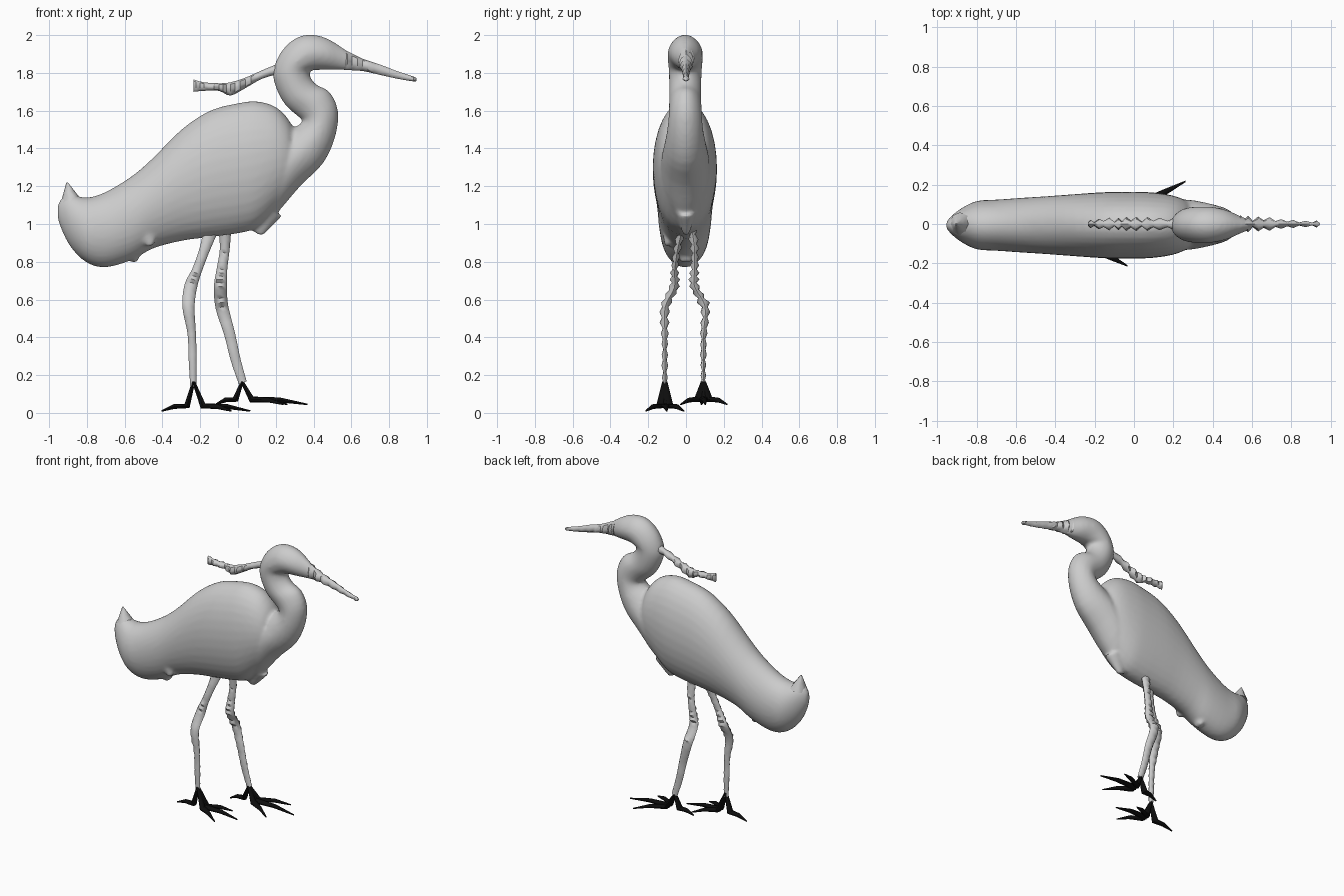
import bpy, bmesh, math, random
from mathutils import Vector

random.seed(4)
cube = bpy.data.objects.get("Cube")
if cube:
    bpy.data.objects.remove(cube)


def material(name, rgb):
    m = bpy.data.materials.new(name)
    m.use_nodes = True
    m.diffuse_color = (*rgb, 1)
    m.node_tree.nodes["Principled BSDF"].inputs["Base Color"].default_value = (*rgb, 1)
    return m


GREY = material("plumage grey", (0.6, 0.6, 0.6))
BLACK = material("foot black", (0.004, 0.004, 0.004))


def refine(rows, steps):
    """Smooth interpolation through a list of equal length tuples."""
    out = []
    for i in range(len(rows) - 1):
        a, b = rows[max(i - 1, 0)], rows[i]
        c, d = rows[i + 1], rows[min(i + 2, len(rows) - 1)]
        for s in range(steps):
            t = s / steps
            out.append([q + t / 2 * (r - p + t * (2 * p - 5 * q + 4 * r - u + t * (3 * (q - r) + u - p)))
                        for p, q, r, u in zip(a, b, c, d)])
    return out + [list(rows[-1])]


def bent(v, power):
    return math.copysign(abs(v) ** power, v)


def loft(name, rows, mat, sides=24, steps=3, ragged=0.0, power=1.0):
    """Skin of rings; each row is upper x, z, lower x, z, half width, centre y.
    Power one gives elliptical rings, above one gives diamond rings."""
    bm = bmesh.new()
    rings = []
    for i, (ax, az, bx, bz, w, y) in enumerate(refine(rows, steps)):
        w = max(w, 0.002)
        if ragged:
            w *= 1 + ragged * (random.uniform(0.2, 0.9) if i % 2 else random.uniform(-0.9, -0.4))
        mid = Vector(((ax + bx) / 2, y, (az + bz) / 2))
        half = Vector(((ax - bx) / 2, 0, (az - bz) / 2))
        ring = []
        for k in range(sides):
            t = math.tau * k / sides
            across = Vector((0, w * bent(math.sin(t), power), 0))
            ring.append(bm.verts.new(mid + half * bent(math.cos(t), power) + across))
        rings.append(ring)
    for r, s in zip(rings, rings[1:]):
        for k in range(sides):
            n = (k + 1) % sides
            bm.faces.new((r[k], r[n], s[n], s[k]))
    bm.faces.new(rings[0])
    bm.faces.new(rings[-1])
    bmesh.ops.recalc_face_normals(bm, faces=bm.faces)
    mesh = bpy.data.meshes.new(name)
    bm.to_mesh(mesh)
    bm.free()
    mesh.materials.append(mat)
    ob = bpy.data.objects.new(name, mesh)
    bpy.context.collection.objects.link(ob)
    bpy.ops.object.select_all(action='DESELECT')
    ob.select_set(True)
    bpy.context.view_layer.objects.active = ob
    bpy.ops.object.shade_smooth_by_angle(angle=math.radians(50))
    return ob


def limb(name, path, mat, **options):
    """Loft along a centre line; each point is x, y, z, depth, half width."""
    rows = []
    for i, (x, y, z, r, w) in enumerate(path):
        p, q = path[max(i - 1, 0)], path[min(i + 1, len(path) - 1)]
        across = Vector((p[2] - q[2], q[0] - p[0])).normalized() * r
        rows.append((x + across.x, z + across.y, x - across.x, z - across.y, w, y))
    return loft(name, rows, mat, **options)


# Body: x, top, bottom, half width
body = [(-.955, 1.1, 1.03, .015), (-.93, 1.14, .96, .045), (-.88, 1.155, .87, .085),
        (-.8, 1.14, .795, .123), (-.7, 1.17, .77, .13), (-.56, 1.255, .81, .14),
        (-.45, 1.35, .87, .147), (-.3, 1.5, .91, .158), (-.15, 1.6, .93, .168),
        (0, 1.64, .95, .17), (.1, 1.65, .98, .166), (.2, 1.62, 1.07, .15),
        (.27, 1.55, 1.16, .12), (.3, 1.48, 1.25, .07)]
skin = [loft("body", [(x, t, x, b, w, -.006) for x, t, b, w in body], GREY, sides=32)]

# Breast, curved neck and head: back edge, throat edge, half width
neck = [(0, 1.25, .1, .95, .04), (.12, 1.36, .21, 1.06, .12), (.22, 1.45, .33, 1.2, .128),
        (.28, 1.5, .45, 1.32, .112), (.33, 1.53, .515, 1.46, .096), (.34, 1.55, .53, 1.6, .088),
        (.31, 1.575, .485, 1.7, .086), (.25, 1.63, .42, 1.735, .086), (.205, 1.71, .385, 1.775, .086),
        (.185, 1.8, .38, 1.815, .087), (.22, 1.9, .4, 1.815, .092), (.29, 1.975, .42, 1.815, .093),
        (.37, 2.003, .44, 1.815, .09), (.46, 1.988, .49, 1.815, .074), (.54, 1.943, .54, 1.815, .045),
        (.6, 1.9, .58, 1.815, .025)]
skin.append(loft("neck_and_head", [(*row, -.004) for row in neck], GREY, power=1.1))

# Feather tufts that grow out of the body: base and tip
tufts = {"breast_tuft": ((.15, 0, 1.07, .09, .06), (.11, 0, .945, .025, .015)),
         "vent_tuft": ((-.59, 0, .9, .07, .08), (-.54, 0, .8, .015, .03)),
         "right_flank_tuft": ((-.5, -.08, 1, .07, .05), (-.46, -.1, .885, .02, .015))}
for name, path in tufts.items():
    skin.append(limb(name, path, GREY, sides=12, steps=2))

# Fuse the plumage into one continuous smooth surface
for part in skin:
    part.select_set(True)
bpy.context.view_layer.objects.active = skin[0]
bpy.ops.object.join()
fuse = skin[0].modifiers.new("fuse", 'REMESH')
fuse.mode = 'VOXEL'
fuse.voxel_size = .012
fuse.use_smooth_shade = True
soften = skin[0].modifiers.new("soften", 'SMOOTH')
soften.factor = .5
soften.iterations = 5

# Beak and swept-back crest: x, top, bottom, half width
beak = [(.53, 1.94, 1.82, .04), (.58, 1.915, 1.815, .036), (.66, 1.875, 1.81, .026),
        (.75, 1.845, 1.79, .02), (.84, 1.81, 1.77, .015), (.93, 1.78, 1.755, .012), (.945, 1.77, 1.76, .005)]
crest = [(.24, 1.86, 1.8, .03), (.13, 1.815, 1.77, .022), (.04, 1.775, 1.72, .025),
         (-.04, 1.75, 1.68, .027), (-.1, 1.745, 1.705, .022), (-.18, 1.75, 1.705, .02),
         (-.235, 1.765, 1.7, .012)]
for name, rows in (("beak", beak), ("crest", crest)):
    loft(name, [(x, t, x, b, w, 0) for x, t, b, w in rows], GREY, sides=8, ragged=.6)
limb("tail_tuft", ((-.885, 0, 1.12, .055, .06), (-.905, 0, 1.22, .004, .004)), GREY, sides=8, steps=2)

# Legs: x, y, z, depth, half width
legs = {"right": [(-.14, -.02, .98, .04, .02), (-.175, -.045, .87, .028, .018), (-.215, -.06, .76, .026, .018),
                  (-.25, -.062, .67, .034, .024), (-.262, -.11, .56, .032, .024), (-.245, -.112, .42, .022, .016),
                  (-.24, -.112, .28, .021, .014), (-.237, -.112, .14, .016, .012)],
        "left": [(-.07, .03, .98, .035, .02), (-.07, .045, .87, .026, .018), (-.085, .045, .76, .028, .018),
                 (-.093, .045, .67, .034, .024), (-.085, .1, .56, .034, .024), (-.045, .094, .42, .029, .016),
                 (-.012, .092, .28, .026, .014), (.025, .092, .16, .022, .012)]}
for label, path in legs.items():
    limb(label + "_leg", path, GREY, sides=8, steps=5, ragged=.5)

# Feet: ankle, then toe tips relative to the ankle
feet = {"right": ((-.235, -.112, .165), [(.3, .01), (.2, -.1), (.2, .1), (-.17, .01)], .01),
        "left": ((.022, .092, .165), [(.345, .01), (.24, .125), (.22, -.12), (-.14, -.01)], .045)}
for label, ((x, y, z), tips, floor) in feet.items():
    for i, (dx, dy) in enumerate(tips):
        back = dx < 0
        root = -.035 if back else .05
        ground = floor + .018
        path = [(x, y, z, .008, .014),
                (x + root, y + dy * .2, ground + .008, .017, .026),
                (x + root + (dx - root) * .5, y + dy * .6, ground + .006, .013, .016),
                (x + dx, y + dy, floor, .004, .004)]
        limb(f"{label}_{'back' if back else 'front'}_toe_{i + 1}", path, BLACK, sides=8, steps=1)
